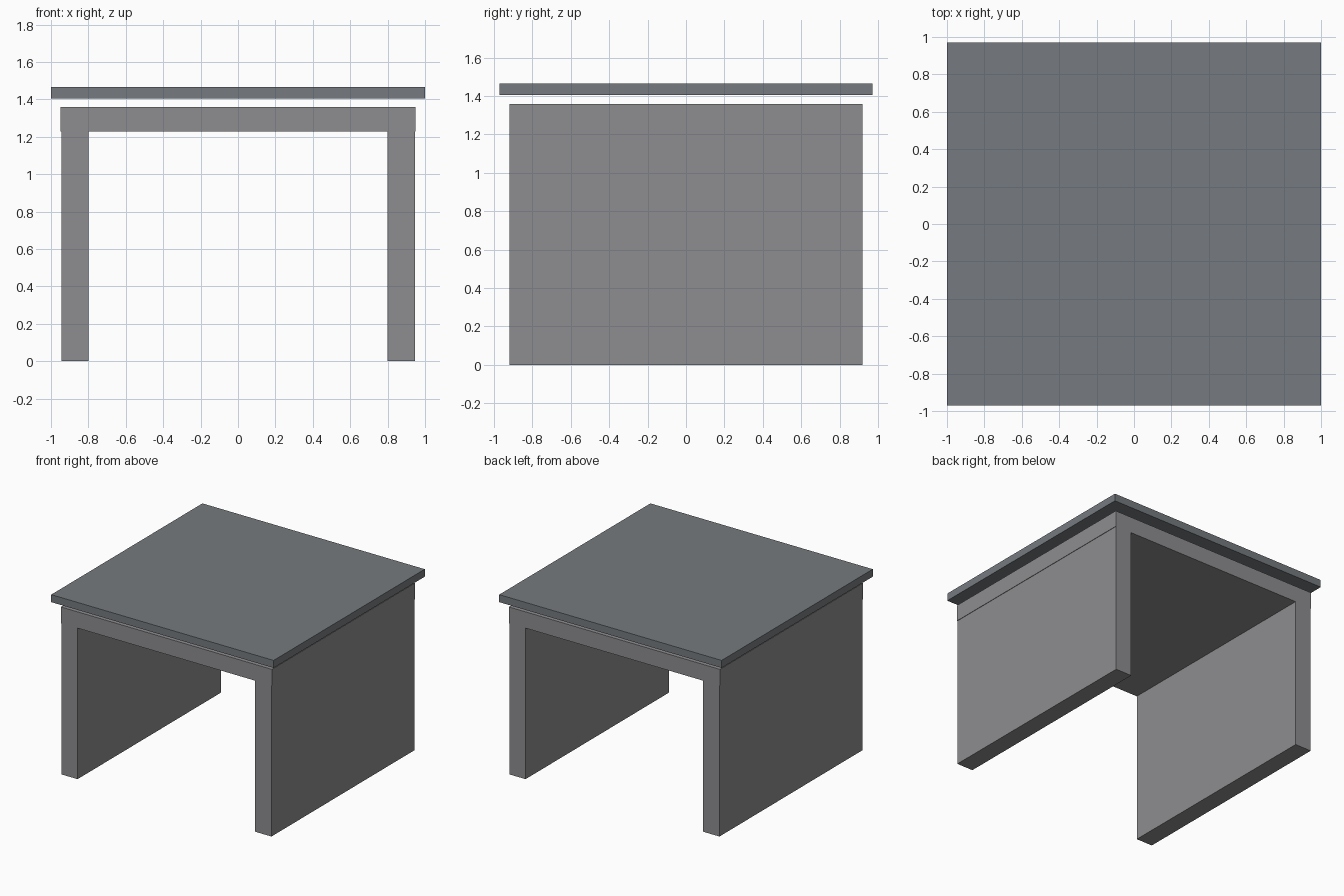
import bpy
import bmesh

if "Cube" in bpy.data.objects:
    bpy.data.objects.remove(bpy.data.objects["Cube"])


def make_material(name, color):
    mat = bpy.data.materials.new(name)
    mat.diffuse_color = (*color, 1)
    mat.use_nodes = True
    mat.node_tree.nodes["Principled BSDF"].inputs["Base Color"].default_value = mat.diffuse_color
    return mat


def extrude_profile(name, outline, half_depth, material):
    """Extrude a front (x, z) outline symmetrically along y."""
    bm = bmesh.new()
    face = bm.faces.new([bm.verts.new((x, -half_depth, z)) for x, z in outline])
    result = bmesh.ops.extrude_face_region(bm, geom=[face])
    verts = [v for v in result["geom"] if isinstance(v, bmesh.types.BMVert)]
    bmesh.ops.translate(bm, verts=verts, vec=(0, 2 * half_depth, 0))
    bmesh.ops.recalc_face_normals(bm, faces=bm.faces)
    mesh = bpy.data.meshes.new(name)
    bm.to_mesh(mesh)
    bm.free()
    mesh.materials.append(material)
    obj = bpy.data.objects.new(name, mesh)
    bpy.context.collection.objects.link(obj)
    return obj


frame_grey = make_material("frame_grey", (0.27, 0.27, 0.28))
slab_grey = make_material("slab_grey", (0.18, 0.195, 0.21))

# Open portal frame: two side walls under a slightly wider top beam
right_half = [(0.799, 1.228), (0.799, 0), (0.945, 0), (0.945, 1.228), (0.949, 1.228), (0.949, 1.36)]
left_half = [(-x, z) for x, z in reversed(right_half)]
extrude_profile("portal_frame", right_half + left_half, 0.92, frame_grey)

# Overhanging roof slab, separated from the frame by a narrow gap
slab = [(-1, 1.405), (1, 1.405), (1, 1.466), (-1, 1.466)]
extrude_profile("roof_slab", slab, 0.971, slab_grey)
